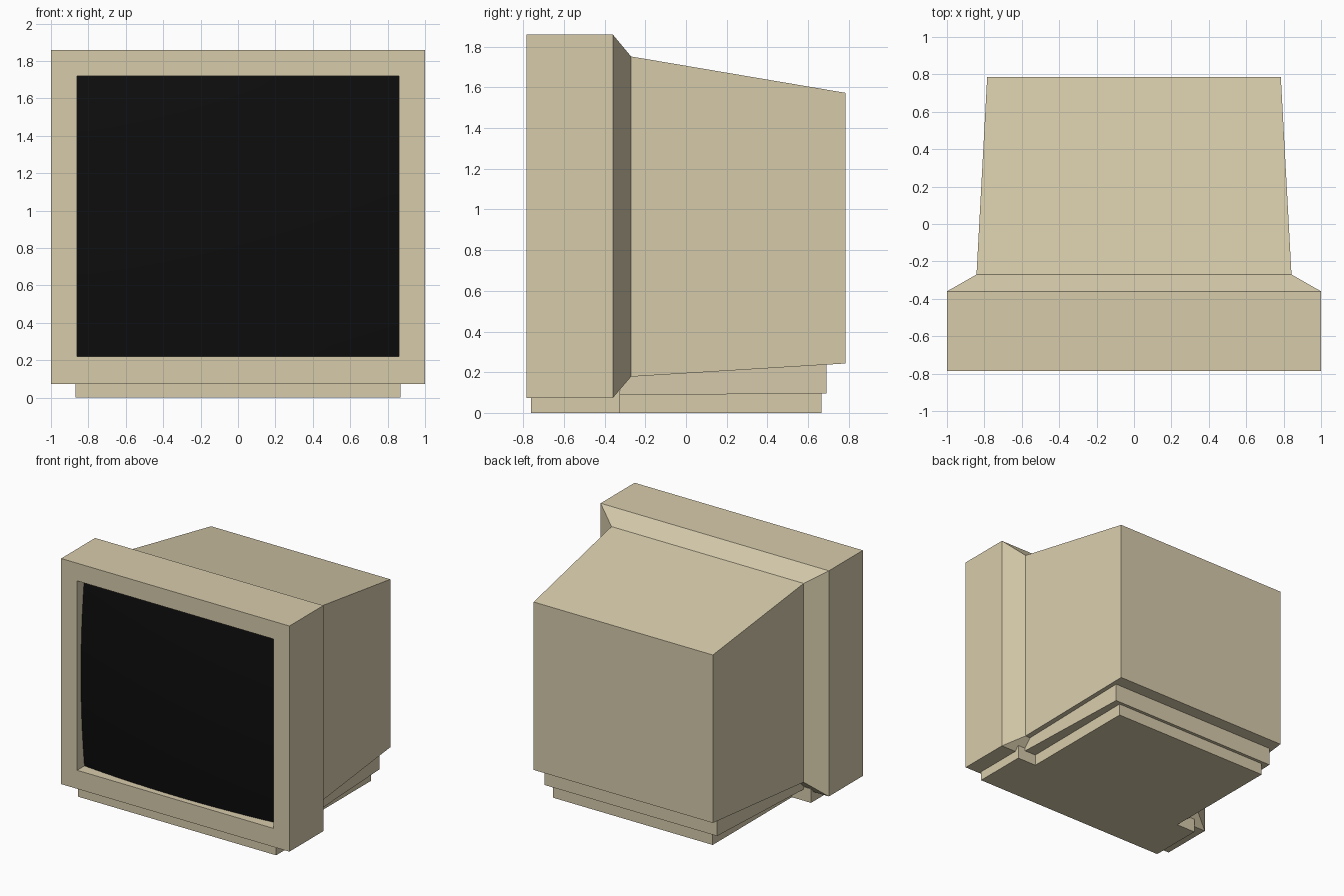
import bpy, bmesh

if "Cube" in bpy.data.objects:
    bpy.data.objects.remove(bpy.data.objects["Cube"])


def material(name, color):
    m = bpy.data.materials.new(name)
    m.diffuse_color = (*color, 1)
    m.use_nodes = True
    m.node_tree.nodes["Principled BSDF"].inputs["Base Color"].default_value = m.diffuse_color
    return m


def finish(name, bm, mat):
    mesh = bpy.data.meshes.new(name)
    bm.to_mesh(mesh)
    bm.free()
    mesh.materials.append(mat)
    ob = bpy.data.objects.new(name, mesh)
    bpy.context.collection.objects.link(ob)
    return ob


def loft(name, sections, mat, cap_front=True):
    """Skin rectangles given as (y, half_width, z_bottom, z_top), front to back."""
    bm = bmesh.new()
    rings = [[bm.verts.new(p) for p in
              ((-w, y, a), (w, y, a), (w, y, b), (-w, y, b))]
             for y, w, a, b in sections]
    for r, s in zip(rings, rings[1:]):
        for i in range(4):
            j = (i + 1) % 4
            bm.faces.new((r[i], s[i], s[j], r[j]))
    bm.faces.new(rings[-1][::-1])
    if cap_front:
        bm.faces.new(rings[0])
        bmesh.ops.recalc_face_normals(bm, faces=bm.faces)
    return finish(name, bm, mat)


beige = material("beige_plastic", (0.68, 0.60, 0.41))
black = material("black_glass", (0.004, 0.004, 0.004))

# Housing: recess walls, bezel, chamfer, tapered rear
loft("housing", [
    (-0.69, 0.86, 0.22, 1.72),
    (-0.785, 0.86, 0.22, 1.72),
    (-0.785, 1.0, 0.073, 1.86),
    (-0.36, 1.0, 0.073, 1.86),
    (-0.27, 0.842, 0.178, 1.752),
    (0.785, 0.785, 0.243, 1.573),
], beige, cap_front=False)

# Base: wide front foot, rear plate, and the step under the housing
loft("front_foot", [(-0.762, 0.868, 0, 0.11), (-0.325, 0.868, 0, 0.11)], beige)
loft("rear_plate", [(-0.33, 0.70, 0, 0.11), (0.665, 0.70, 0, 0.11)], beige)
loft("base_step", [(-0.325, 0.80, 0.088, 0.22), (0.69, 0.755, 0.095, 0.28)], beige)

# Screen: grid bulging toward the front
bm = bmesh.new()
N = 24
W, H, ZC = 0.86, 0.75, 0.97
grid = []
for i in range(N + 1):
    x = W * (2 * i / N - 1)
    col = []
    for k in range(N + 1):
        z = H * (2 * k / N - 1)
        col.append(bm.verts.new((x, -0.782 + 0.06 * x * x + 0.078 * z * z, ZC + z)))
    grid.append(col)
for i in range(N):
    for k in range(N):
        f = bm.faces.new((grid[i][k], grid[i + 1][k],
                          grid[i + 1][k + 1], grid[i][k + 1]))
        f.smooth = True
finish("screen", bm, black)
